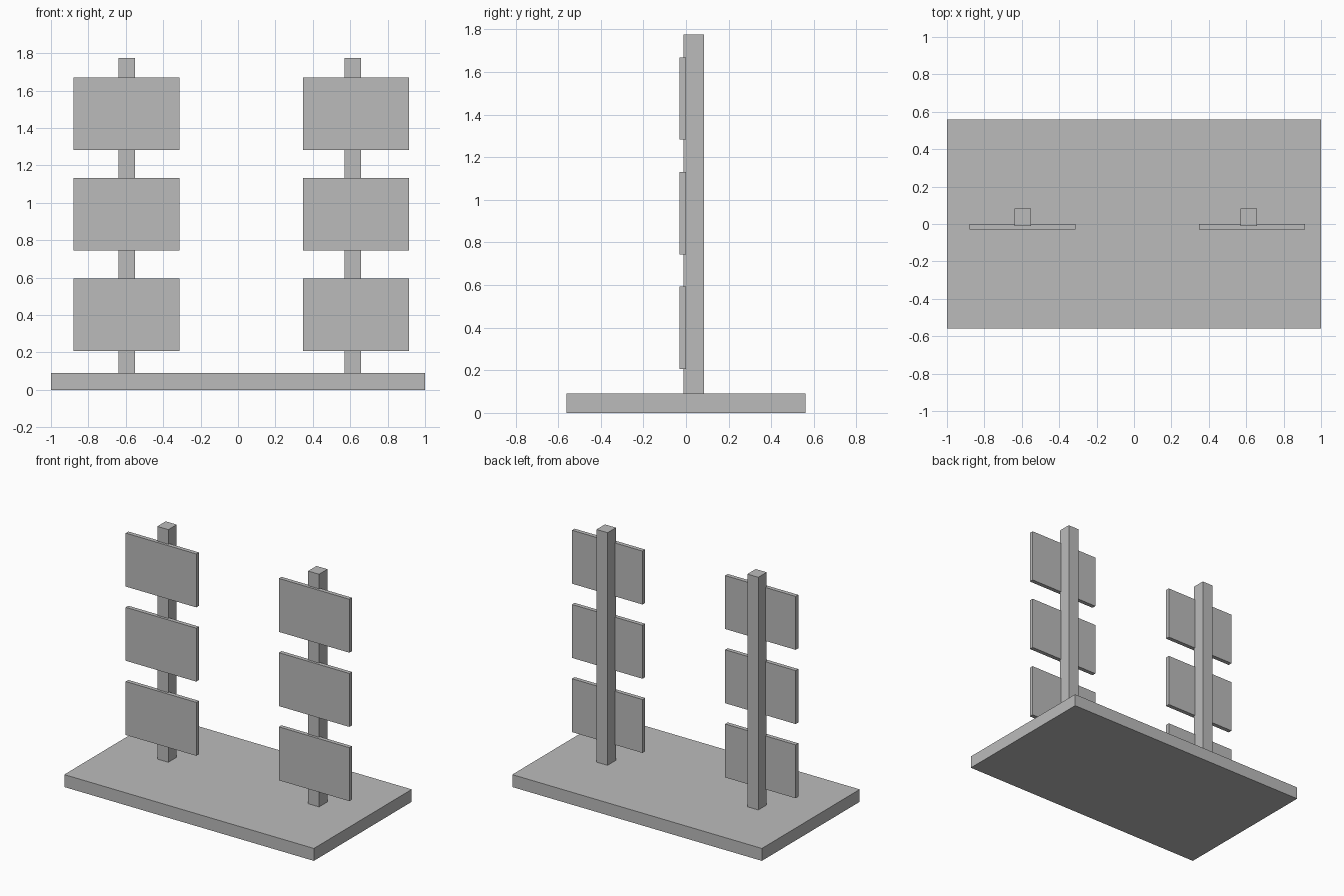
import bpy

cube = bpy.data.objects.get("Cube")
if cube:
    bpy.data.objects.remove(cube, do_unlink=True)

grey = bpy.data.materials.new("plain grey")
grey.use_nodes = True
colour = (0.5, 0.5, 0.5, 1)
grey.diffuse_color = colour
grey.node_tree.nodes["Principled BSDF"].inputs["Base Color"].default_value = colour


def box(name, x, y, z):
    """Box spanning the given (min, max) range on each axis."""
    spans = (x, y, z)
    bpy.ops.mesh.primitive_cube_add(size=1, location=[(a + b) / 2 for a, b in spans])
    ob = bpy.context.object
    ob.name = name
    ob.scale = [b - a for a, b in spans]
    bpy.ops.object.transform_apply(location=False, rotation=False, scale=True)
    ob.data.materials.append(grey)
    return ob


# Base slab
BASE_TOP = 0.09
box("base", (-1, 1), (-0.56, 0.56), (0, BASE_TOP))

# Two posts, each carrying three sign panels on its front
PANEL_W, PANEL_H, PANEL_STEP = 0.565, 0.387, 0.5375
for side, post_x, panel_x in (("right", -0.594, -0.596), ("left", 0.614, 0.631)):
    box(side + "_post", (post_x - 0.044, post_x + 0.044),
        (-0.012, 0.084), (BASE_TOP, 1.775))
    for i, level in enumerate(("lower", "middle", "upper")):
        bottom = 0.207 + i * PANEL_STEP
        box(f"{side}_{level}_panel", (panel_x - PANEL_W / 2, panel_x + PANEL_W / 2),
            (-0.03, 0), (bottom, bottom + PANEL_H))
